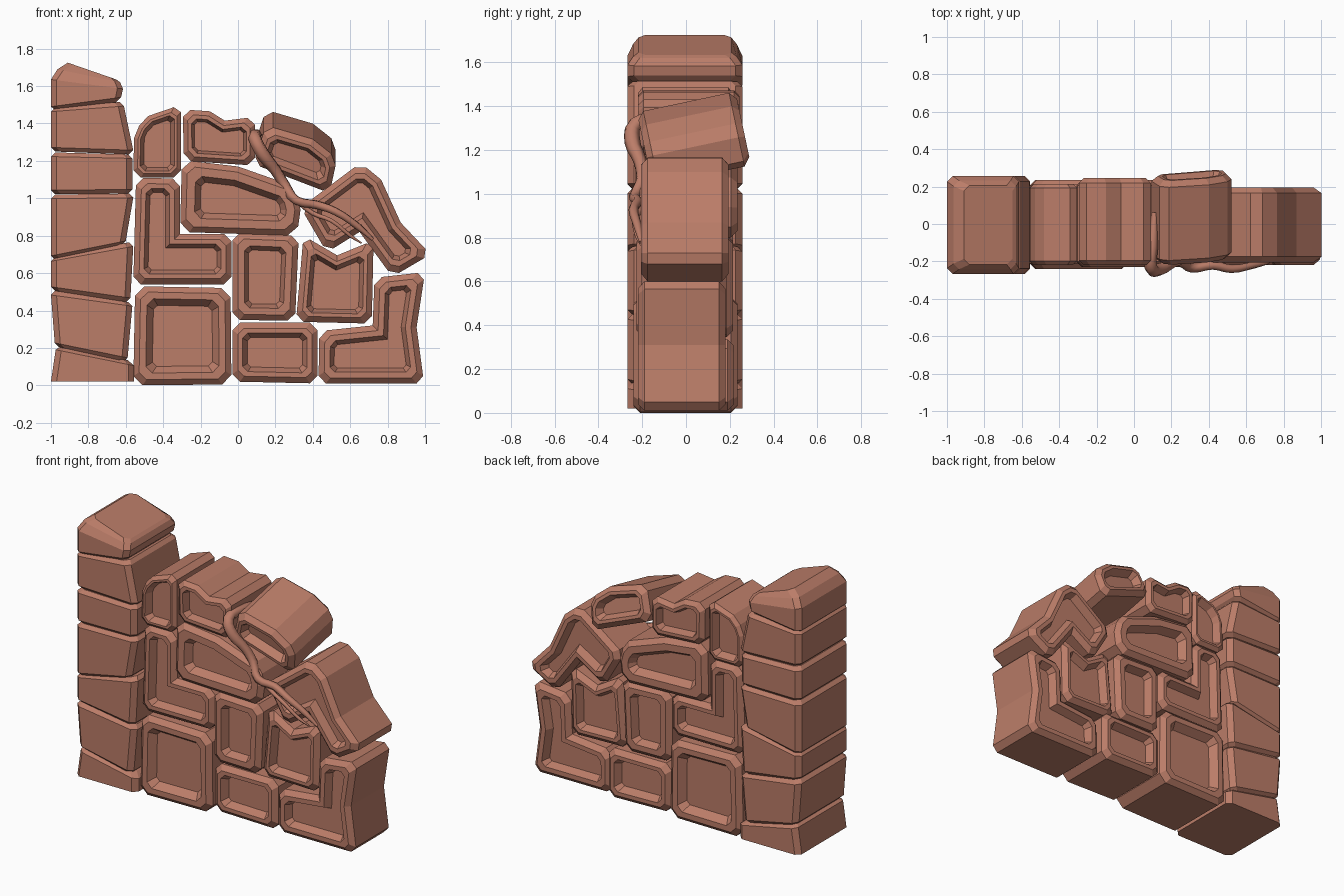
import bpy, bmesh, math
from mathutils import Vector, Matrix

if "Cube" in bpy.data.objects:
    bpy.data.objects.remove(bpy.data.objects["Cube"])

clay = bpy.data.materials.new("terracotta stone")
clay.diffuse_color = (0.50, 0.205, 0.14, 1)
clay.use_nodes = True
clay.node_tree.nodes["Principled BSDF"].inputs["Base Color"].default_value = clay.diffuse_color


def offset(pts, d):
    """Mitred inward offset of a counter-clockwise outline."""
    out, n = [], len(pts)
    for i in range(n):
        a = (pts[i] - pts[i - 1]).normalized()
        b = (pts[(i + 1) % n] - pts[i]).normalized()
        na, nb = Vector((-a.y, a.x)), Vector((-b.y, b.x))
        out.append(pts[i] + (na + nb) * d / max(0.3, 1 + na.dot(nb)))
    return out


def chamfer(pts, c):
    """Cut the sharp convex corners of an outline."""
    out, n = [], len(pts)
    for i in range(n):
        p, a, b = pts[i], pts[i - 1] - pts[i], pts[(i + 1) % n] - pts[i]
        turn = (-a).angle_signed(b)          # negative = left turn
        if turn < -math.radians(35):
            k = min(c, 0.35 * a.length, 0.35 * b.length)
            out += [p + a.normalized() * k, p + b.normalized() * k]
        else:
            out.append(p)
    return out


def loft(name, rings, tilt=0):
    """Skin a list of equal-length point rings into a closed solid."""
    bm = bmesh.new()
    rings = [[bm.verts.new(p) for p in r] for r in rings]
    n = len(rings[0])
    for r, s in zip(rings, rings[1:]):
        for i in range(n):
            j = (i + 1) % n
            bm.faces.new((r[i], r[j], s[j], s[i]))
    bm.faces.new(rings[0])
    bm.faces.new(rings[-1])
    bmesh.ops.recalc_face_normals(bm, faces=bm.faces)
    if tilt:
        mid = sum((v.co for v in bm.verts), Vector()) / len(bm.verts)
        bmesh.ops.rotate(bm, verts=bm.verts, cent=mid,
                         matrix=Matrix.Rotation(math.radians(tilt), 3, 'X'))
    me = bpy.data.meshes.new(name)
    bm.to_mesh(me)
    bm.free()
    me.materials.append(clay)
    bpy.context.collection.objects.link(bpy.data.objects.new(name, me))


def stone(name, outline, front, back, bevel=0.03, rim=0.06, wall=0.035,
          depth=0.05, cut=0.04, tilt=0):
    """Bevelled block from an x-z outline, with a sunken panel on both faces."""
    pts = [Vector(p) for p in outline]
    if sum(pts[i - 1].cross(pts[i]) for i in range(len(pts))) < 0:
        pts.reverse()
    # profile steps: (inset, distance in from the face, corner cut)
    steps = [(0, bevel, cut), (bevel, 0, cut * 0.8),
             (rim, 0, cut * 0.7), (rim + wall, depth, cut * 0.45)]
    layers = [(d, front + t, c) for d, t, c in reversed(steps)]
    layers += [(d, back - t, c) for d, t, c in steps]
    loft(name, [[(p.x, y, p.y) for p in chamfer(offset(pts, d), c)]
                for d, y, c in layers], tilt)


# Wall stones, bottom row
stone("square_stone", [(-.56, 0), (-.035, .005), (-.04, .52), (-.55, .53)],
      -.24, .235, rim=.065, cut=.05)
stone("low_middle_stone", [(-.03, .02), (.425, .01), (.425, .335), (-.03, .335)],
      -.215, .22, rim=.055, wall=.025)
stone("right_corner_stone", [(.43, .01), (.995, .01), (.955, .31), (1.0, .605),
      (.73, .575), (.72, .32), (.435, .29)], -.22, .18, rim=.06, wall=.022)

# Middle row
stone("upright_stone", [(-.03, .35), (.305, .345), (.325, .80), (-.03, .815)],
      -.225, .215, rim=.065, wall=.022)
stone("notched_stone", [(.31, .34), (.715, .33), (.725, .775), (.53, .695), (.35, .80)],
      -.205, .185, rim=.05, wall=.022)
stone("left_corner_stone", [(-.56, .54), (-.035, .54), (-.035, .81), (-.31, .81),
      (-.31, 1.105), (-.545, 1.11)], -.215, .215, rim=.055, wall=.022)
stone("sloped_stone", [(-.31, .82), (.315, .80), (.34, .98), (.27, 1.075),
      (0, 1.17), (-.30, 1.205)], -.23, .235, rim=.075, wall=.03, cut=.05)

# Broken top row
stone("top_left_stone", [(-.56, 1.11), (-.305, 1.11), (-.305, 1.50), (-.48, 1.44),
      (-.555, 1.36)], -.22, .215, bevel=.022, rim=.035, wall=.02)
stone("top_middle_stone", [(-.29, 1.20), (.09, 1.175), (.09, 1.435), (-.07, 1.415),
      (-.15, 1.465), (-.295, 1.475)], -.22, .245, bevel=.025, rim=.045, wall=.015)
stone("loose_stone", [(.08, 1.225), (.49, 1.065), (.53, 1.255), (.40, 1.36),
      (.15, 1.435)], -.195, .265, rim=.05, wall=.025, tilt=12)
stone("fallen_corner_stone", [(.335, .95), (.655, 1.19), (.765, 1.10), (.87, .87),
      (1.03, .70), (.825, .58), (.65, .82), (.475, .71)], -.205, .195, rim=.055, wall=.022)


# Pillar: slanted blocks stacked up, worn along all edges
def pillar_block(name, *levels):
    """Each level: left x, left z, right x, right z, inset in y."""
    rings = []
    for xl, zl, xr, zr, d in levels:
        f, b, w = -.267 + d, .257 - d, .03   # w: cut on the upright edges
        plan = chamfer([Vector(p) for p in ((xl, f), (xr, f), (xr, b), (xl, b))], w)
        rings.append([(p.x, p.y, zl + (zr - zl) * (p.x - xl) / (xr - xl))
                      for p in plan])
    loft(name, rings)


blocks = [  # bottom left x, z, right x, z, then the same at the top
    (-.98, .205, -.59, .125, -1, .505, -.565, .445),
    (-1, .505, -.575, .445, -1, .685, -.56, .765),
    (-1, .67, -.60, .75, -1, 1.02, -.56, 1.025),
    (-1, 1.022, -.565, 1.025, -1, 1.245, -.565, 1.235),
    (-1, 1.25, -.56, 1.235, -1, 1.485, -.61, 1.515),
]
pillar_block("pillar_block_1", (-1, .02, -.555, .02, 0), (-.975, .19, -.555, .105, 0),
             (-.945, .21, -.59, .135, .03))
for i, (al, az, ar, azr, bl, bz, br, bzr) in enumerate(blocks):
    e = .022
    pillar_block(f"pillar_block_{i + 2}", (al + e, az, ar - e, azr, e),
                 (al, az + e, ar, azr + e, 0), (bl, bz - e, br, bzr - e, 0),
                 (bl + e, bz, br - e, bzr, e))
pillar_block("pillar_cap", (-.97, 1.465, -.655, 1.51, .03), (-1, 1.49, -.625, 1.54, 0),
             (-1, 1.635, -.615, 1.585, 0), (-.965, 1.69, -.63, 1.62, .025),
             (-.91, 1.725, -.65, 1.635, .05))


# Creeping root over the front
def root(name, path, radius):
    cu = bpy.data.curves.new(name, 'CURVE')
    cu.dimensions = '3D'
    cu.bevel_depth = radius
    cu.bevel_resolution = 1
    cu.resolution_u = 3
    cu.use_fill_caps = True
    sp = cu.splines.new('BEZIER')
    sp.bezier_points.add(len(path) - 1)
    for bp, (x, y, z, r) in zip(sp.bezier_points, path):
        bp.co, bp.radius = (x, y, z), r
        bp.handle_left_type = bp.handle_right_type = 'AUTO'
    cu.materials.append(clay)
    ob = bpy.data.objects.new(name, cu)
    bpy.context.collection.objects.link(ob)
    bpy.ops.object.select_all(action='DESELECT')
    ob.select_set(True)
    bpy.context.view_layer.objects.active = ob
    bpy.ops.object.convert(target='MESH')


root("main_root", [(.11, .06, 1.33, .5), (.10, -.12, 1.34, .9), (.09, -.23, 1.32, 1.1),
     (.13, -.245, 1.24, 1.15), (.20, -.21, 1.15, .95), (.25, -.20, 1.07, .9),
     (.31, -.235, .99, .8), (.42, -.22, .965, .75), (.52, -.24, .93, .7),
     (.64, -.22, .85, .6), (.72, -.205, .78, .3)], .032)
root("side_root", [(.31, -.225, .99, 1), (.40, -.215, .92, .9), (.50, -.235, .88, .8),
     (.60, -.22, .80, .7), (.66, -.20, .76, .3)], .015)
